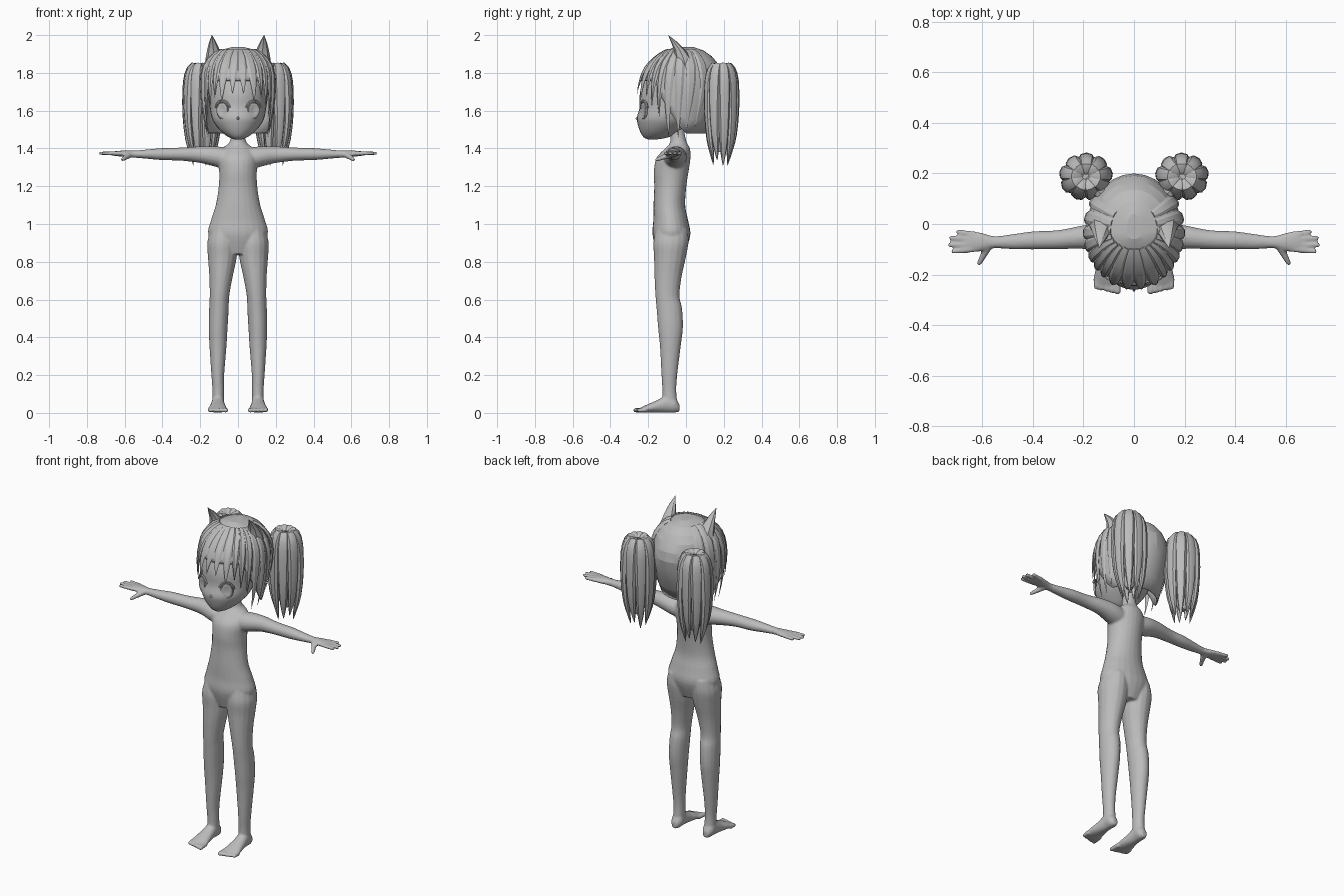
import bpy, bmesh, math
from mathutils import Vector as V

if "Cube" in bpy.data.objects:
    bpy.data.objects.remove(bpy.data.objects["Cube"])

grey = bpy.data.materials.new("plain grey")
grey.diffuse_color = (0.5, 0.5, 0.5, 1)
grey.use_nodes = True
grey.node_tree.nodes["Principled BSDF"].inputs["Base Color"].default_value = grey.diffuse_color


def dense(keys, k=4):
    """Catmull-Rom interpolation of tuples of floats."""
    out = []
    for i in range(len(keys) - 1):
        a, b, c, d = (keys[max(0, min(len(keys) - 1, i + j))] for j in (-1, 0, 1, 2))
        for s in range(k):
            t = s / k
            out.append([0.5 * (2 * q + (r - p) * t + (2 * p - 5 * q + 4 * r - e) * t * t
                               + (3 * q - p - 3 * r + e) * t ** 3) for p, q, r, e in zip(a, b, c, d)])
    return out + [list(keys[-1])]


def tube(bm, rings, n=16):
    """Closed loft through rings of (centre, half axis, half axis)."""
    loops = [[bm.verts.new(c + u * math.cos(2 * math.pi * i / n) + v * math.sin(2 * math.pi * i / n))
              for i in range(n)] for c, u, v in rings]
    for a, b in zip(loops, loops[1:]):
        for i in range(n):
            bm.faces.new((a[i], a[(i + 1) % n], b[(i + 1) % n], b[i]))
    bm.faces.new(loops[0][::-1])
    bm.faces.new(loops[-1])


def capsule(bm, a, b, r, r2, n=10):
    """Rounded finger or toe between two points."""
    a, b = V(a), V(b)
    d = (b - a).normalized()
    u = d.cross(V((0, 0, 1))).normalized()
    w = d.cross(u)
    rings = [(a, u * r, w * r)]
    for s in (0, 30, 55, 75, 88):
        q = math.radians(s)
        rr = r2 * math.cos(q)
        rings.append((b + d * r2 * (math.sin(q) - 1), u * rr, w * rr))
    tube(bm, rings, n)


def finish(name, bm, mirror=False, angle=40):
    bmesh.ops.recalc_face_normals(bm, faces=bm.faces)
    me = bpy.data.meshes.new(name)
    bm.to_mesh(me)
    bm.free()
    me.materials.append(grey)
    ob = bpy.data.objects.new(name, me)
    bpy.context.collection.objects.link(ob)
    bpy.context.view_layer.objects.active = ob
    ob.select_set(True)
    bpy.ops.object.shade_smooth_by_angle(angle=math.radians(angle))
    ob.select_set(False)
    if mirror:
        ob.modifiers.new("mirror", 'MIRROR').use_clip = False
    return ob


# Mannequin body: torso, legs, feet, arms and hands fused by a remesh
body = bmesh.new()
torso = [(.84, -.08, .09, .07), (.94, -.077, .157, .1), (1.02, -.081, .143, .092), (1.1, -.088, .118, .084),
         (1.2, -.083, .102, .085), (1.28, -.078, .1, .092), (1.35, -.066, .105, .09), (1.4, -.045, .082, .066),
         (1.43, -.04, .047, .045), (1.48, -.045, .035, .038), (1.54, -.05, .035, .038)]
tube(body, [(V((0, y, z)), V((a, 0, 0)), V((0, b, 0))) for z, y, a, b in dense(torso)], 24)
leg = [(.05, .105, -.085, .032, .04), (.12, .105, -.088, .031, .037), (.2, .107, -.088, .034, .042),
       (.35, .106, -.083, .045, .055), (.45, .105, -.082, .05, .066), (.55, .101, -.088, .052, .068),
       (.62, .098, -.098, .052, .064), (.72, .09, -.095, .062, .072), (.82, .083, -.085, .076, .084),
       (.9, .083, -.08, .08, .093), (.97, .08, -.075, .065, .085)]
foot = [(-.035, .105, .026, .016, .02), (-.06, .105, .042, .033, .041), (-.1, .106, .048, .034, .047),
        (-.15, .107, .035, .04, .034), (-.2, .108, .024, .049, .023), (-.238, .108, .015, .048, .014)]
arm = [(.05, -.06, 1.345, .06, .06), (.12, -.055, 1.357, .06, .054), (.2, -.052, 1.367, .047, .044),
       (.3, -.062, 1.37, .038, .035), (.4, -.065, 1.37, .036, .032), (.48, -.07, 1.37, .03, .025),
       (.55, -.072, 1.37, .024, .019), (.6, -.071, 1.372, .036, .017), (.64, -.07, 1.373, .043, .014),
       (.662, -.07, 1.373, .04, .011)]
for s in (1, -1):
    tube(body, [(V((s * x, y, z)), V((a, 0, 0)), V((0, b, 0))) for z, x, y, a, b in dense(leg)])
    tube(body, [(V((s * x, y, z)), V((a, 0, 0)), V((0, 0, b))) for y, x, z, a, b in dense(foot)])
    tube(body, [(V((s * x, y, z)), V((0, a, 0)), V((0, 0, b))) for x, y, z, a, b in dense(arm)])
    for y0, y1, x1 in ((-.101, -.109, .725), (-.081, -.083, .738), (-.06, -.055, .733), (-.04, -.03, .705)):
        capsule(body, (s * .635, y0, 1.373), (s * x1, y1, 1.375), .012, .0095)
    capsule(body, (s * .575, -.085, 1.366), (s * .616, -.163, 1.338), .018, .010)
    for i in range(5):
        x = .068 + .02 * i
        capsule(body, (s * x, -.21, .017), (s * (x * 1.08 - .01), -.28 + .005 * i, .013), .014, .0125 - .0005 * i)
ob = finish("body", body)
rm = ob.modifiers.new("fuse", 'REMESH')
rm.mode, rm.voxel_size, rm.use_smooth_shade = 'VOXEL', .006, True
sm = ob.modifiers.new("soften", 'SMOOTH')
sm.factor, sm.iterations = .5, 5

# Head: (height, front, back, half width)
head = [(1.447, -.2, -.16, .015), (1.46, -.225, -.09, .05), (1.49, -.243, -.04, .09), (1.53, -.256, .02, .124),
        (1.565, -.26, .05, .14), (1.62, -.245, .09, .15), (1.7, -.243, .14, .16), (1.8, -.2, .14, .155),
        (1.87, -.13, .09, .11), (1.905, -.06, .03, .04)]
bm = bmesh.new()
tube(bm, [(V((0, (f + b) / 2, z)), V((w, 0, 0)), V((0, (b - f) / 2, 0))) for z, f, b, w in dense(head, 3)], 28)
finish("head", bm, angle=60)
bm = bmesh.new()
tube(bm, [(V((0, -.245, 1.562)), V((.016, 0, 0)), V((0, 0, .02))),
          (V((0, -.268, 1.558)), V((.002, 0, 0)), V((0, 0, .002)))], 8)
finish("nose", bm)

# Eyes: flat iris disc, raised rim and upper lid
ex, ey, ez, turn = .083, -.225, 1.602, math.radians(24)
ru, rn = V((math.cos(turn), math.sin(turn), 0)), V((math.sin(turn), -math.cos(turn), 0))
ec, up = V((ex, ey, ez)), V((0, 0, 1))
bm = bmesh.new()
tube(bm, [(ec + rn * d, ru * .03 * k, up * .04 * k) for d, k in ((-.01, 1), (.003, 1), (.005, .75), (.003, .6))], 20)
finish("eye", bm, True)
for name, a0, a1, rx, rz, th in (("eye_rim", 0, 360, .033, .044, .003), ("eyelid", 15, 165, .043, .05, .006)):
    bm = bmesh.new()
    pts = []
    for i in range(25):
        q = math.radians(a0 + (a1 - a0) * i / 24)
        o = ru * math.cos(q) * rx + up * math.sin(q) * rz
        pts.append((ec + o + rn * (.002 - abs(math.cos(q)) * .006), o.normalized() * th, rn * .006))
    tube(bm, pts, 6)
    finish(name, bm, True)

# Hair outline: (height, half width, front, back)
hair = dense([(1.45, .155, -.25, .09), (1.55, .175, -.263, .14), (1.65, .187, -.264, .18), (1.75, .19, -.245, .2),
              (1.83, .178, -.208, .18), (1.89, .14, -.145, .135), (1.92, .095, -.1, .09), (1.937, .03, -.06, .04)], 4)


def surf(deg, z, out=0.0):
    """Point on the hair outline; zero degrees is the front."""
    z = max(hair[0][0], min(hair[-1][0] - 1e-5, z))
    for a, b in zip(hair, hair[1:]):
        if a[0] <= z <= b[0]:
            t = (z - a[0]) / (b[0] - a[0])
            w, f, k = (a[i] + (b[i] - a[i]) * t for i in (1, 2, 3))
            break
    q = math.radians(deg)
    c = math.cos(q)
    y = -.03 + ((f + .03) * c if c > 0 else -(k + .03) * c)
    return V(((w + out) * math.sin(q), y - out * c, z))


# Hair cap: fringe line in front, bowl down to the nape behind
bm = bmesh.new()
N, R = 28, 9
rows = []
for r in range(R + 1):
    row = []
    for i in range(N):
        deg = 360 * i / N
        d = min(deg, 360 - deg)
        low = 1.76 if d < 50 else 1.76 - .28 * min(1, (d - 50) / 45)
        row.append(bm.verts.new(surf(deg, 1.937 - (1.937 - low) * (r / R) ** 1.5)))
    rows.append(row)
bm.faces.new(rows[0])
for a, b in zip(rows, rows[1:]):
    for i in range(N):
        bm.faces.new((a[i], b[i], b[(i + 1) % N], a[(i + 1) % N]))
ob = finish("hair_cap", bm, angle=15)
so = ob.modifiers.new("thickness", 'SOLIDIFY')
so.thickness, so.offset = .008, -1


def strand(bm, pts, centre, w, th, n=6):
    """Tapered lock of hair along a path, flat towards the centre line."""
    rings = []
    for i, p in enumerate(pts):
        t = i / (len(pts) - 1)
        d = (pts[min(i + 1, len(pts) - 1)] - pts[max(i - 1, 0)]).normalized()
        o = p - centre
        o.z = o.z * .3 if abs(d.z) > .7 else o.z + .05
        side = d.cross(o).normalized()
        f = max(.03, (.5 + .5 * min(1, 3 * t)) * (1 - t ** 3))
        rings.append((p, side * w * f, side.cross(d) * th * f))
    tube(bm, rings, n)


# Fringe, side locks and the ridged strands behind the ears
bm = bmesh.new()
locks = [(5, 9, 1.69, .03), (20, 27, 1.65, .03), (34, 40, 1.67, .026), (47, 51, 1.62, .025), (60, 62, 1.57, .027),
         (74, 74, 1.46, .028), (90, 87, 1.46, .028), (107, 102, 1.5, .03), (125, 120, 1.52, .03)]
for d0, d1, zend, w in locks:
    path = [surf(d0 + (d1 - d0) * i / 9, 1.922 - (1.922 - zend) * (i / 9) ** 1.5, .003) for i in range(10)]
    strand(bm, path, V((0, -.03, 1.7)), w, .011)
finish("fringe_and_side_locks", bm, True, 30)

# Bunches: fat locks hanging round a centre line
bm = bmesh.new()
profile = dense([(1.825, .018), (1.838, .045), (1.79, .066), (1.7, .075), (1.58, .077), (1.45, .069),
                 (1.37, .056), (1.31, .046)], 2)
for i in range(9):
    q = 2 * math.pi * i / 9 + .2
    drop = .03 * (i % 3) / 2
    path = [V((.19 + r * 1.1 * math.cos(q) - .02 * max(0, 1.5 - z), .187 + r * .95 * math.sin(q),
               z + drop * (1.83 - z) / .52)) for z, r in profile]
    strand(bm, path, V((.19, .187, 1.6)), .036, .026, 8)
core = [(1.81, .03), (1.78, .055), (1.6, .06), (1.45, .05), (1.38, .02)]
tube(bm, [(V((.19, .187, z)), V((r, 0, 0)), V((0, r, 0))) for z, r in core], 10)
# tie joining the bunch to the head
tube(bm, [(V((.13, .12, 1.79)), V((.02, -.02, 0)), V((0, 0, .028))),
          (V((.19, .18, 1.81)), V((.02, -.02, 0)), V((0, 0, .028)))], 8)
finish("hair_bunch", bm, True, 40)

# Pointed animal ears leaning forward
bm = bmesh.new()
ear = [(1.84, .125, -.005, .052, .055), (1.88, .127, -.015, .044, .045), (1.92, .13, -.033, .034, .03),
       (1.96, .134, -.06, .02, .018), (2.0, .138, -.094, .001, .001)]
tube(bm, [(V((x, y, z)), V((a, 0, 0)), V((0, b, 0))) for z, x, y, a, b in ear], 8)
finish("pointed_ear", bm, True, 30)
